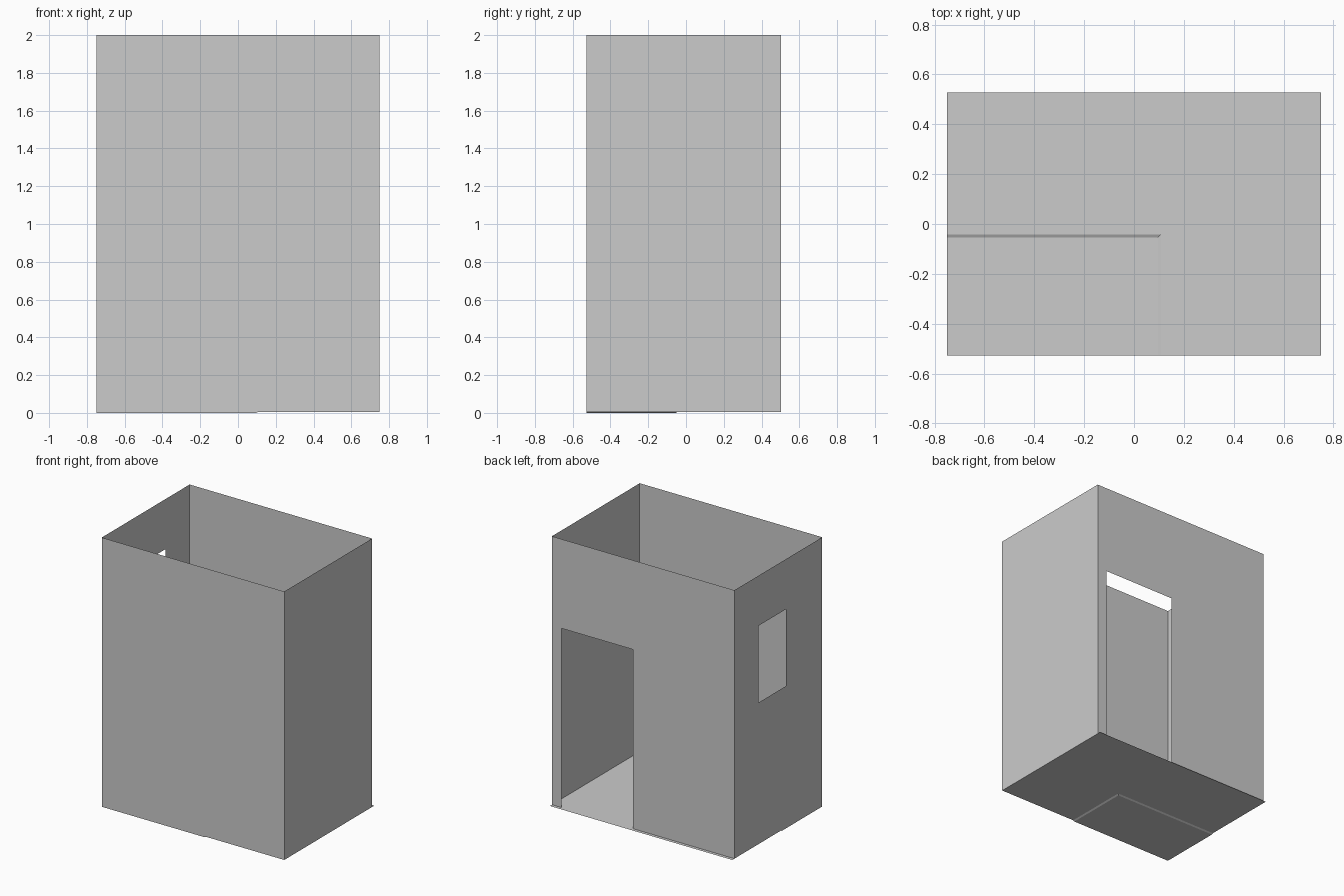
import bpy, bmesh

if "Cube" in bpy.data.objects:
    bpy.data.objects.remove(bpy.data.objects["Cube"])

X, Y, BACK, TOP = 0.75, 0.528, 0.503, 2.0   # half width, half depth, back wall, wall top
H = 0.006                                   # main floor level above the sunken tray
TX0, TX1, TY0, TY1 = 0.096, 0.108, -0.054, -0.042   # inner and outer edges of tray slope


def sheet(name, faces):
    """Zero-thickness part from a list of polygons."""
    bm = bmesh.new()
    for pts in faces:
        bm.faces.new([bm.verts.new(p) for p in pts])
    bmesh.ops.remove_doubles(bm, verts=bm.verts, dist=1e-5)
    bmesh.ops.dissolve_limit(bm, angle_limit=0.01, verts=bm.verts, edges=bm.edges)
    mesh = bpy.data.meshes.new(name)
    bm.to_mesh(mesh)
    bm.free()
    ob = bpy.data.objects.new(name, mesh)
    bpy.context.collection.objects.link(ob)
    return ob


# Main floor (L shape, runs slightly past the back wall)
sheet("floor", [[(-X, TY1, H), (TX1, TY1, H), (TX1, -Y, H), (X, -Y, H), (X, Y, H), (-X, Y, H)]])

# Sunken corner tray with sloped rim
sheet("floor_tray", [
    [(-X, -Y, 0), (TX0, -Y, 0), (TX0, TY0, 0), (-X, TY0, 0)],
    [(-X, TY0, 0), (TX0, TY0, 0), (TX1, TY1, H), (-X, TY1, H)],
    [(TX0, -Y, 0), (TX1, -Y, H), (TX1, TY1, H), (TX0, TY0, 0)],
])

# Front wall, following the tray at its foot
sheet("front_wall", [[(-X, -Y, 0), (TX0, -Y, 0), (TX1, -Y, H), (X, -Y, H),
                      (X, -Y, TOP), (-X, -Y, TOP)]])

# Right wall
sheet("right_wall", [[(X, -Y, H), (X, BACK, H), (X, BACK, TOP), (X, -Y, TOP)]])

# Back wall with doorway
D0, D1, DH = 0.083, 0.672, 1.337
sheet("back_wall", [[(x, BACK, z) for x, z in (
    (X, H), (D1, H), (D1, DH), (D0, DH), (D0, H), (-X, H), (-X, TOP), (X, TOP))]])

# Left wall with window opening
W0, W1, WB, WT = -0.10, 0.222, 1.057, 1.628
outlines = [
    [(BACK, H), (TY1, H), (TY0, 0), (-Y, 0), (-Y, WB), (W0, WB), (W1, WB), (BACK, WB)],
    [(BACK, WB), (W1, WB), (W1, WT), (BACK, WT)],
    [(W0, WB), (-Y, WB), (-Y, WT), (W0, WT)],
    [(BACK, WT), (W1, WT), (W0, WT), (-Y, WT), (-Y, TOP), (BACK, TOP)],
]
sheet("left_wall", [[(-X, y, z) for y, z in o] for o in outlines])
